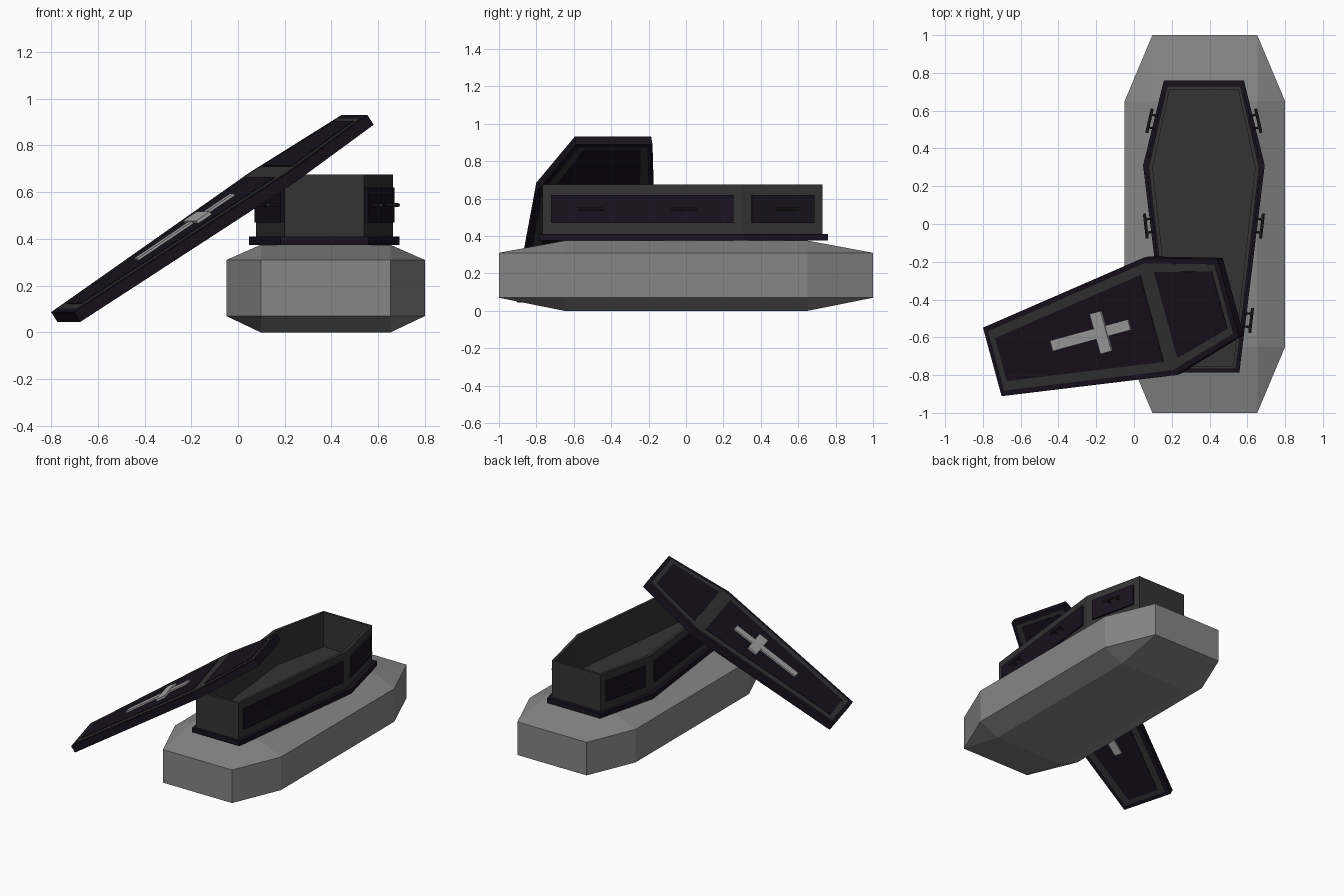
import bpy, bmesh
from math import radians
from mathutils import Vector, Matrix

if "Cube" in bpy.data.objects:
    bpy.data.objects.remove(bpy.data.objects["Cube"])

def material(name, rgb):
    m = bpy.data.materials.new(name)
    m.diffuse_color = (*rgb, 1)
    m.use_nodes = True
    m.node_tree.nodes["Principled BSDF"].inputs["Base Color"].default_value = m.diffuse_color
    return m

STONE = material("stone_grey", (0.24, 0.24, 0.24))
WOOD = material("charcoal_wood", (0.034, 0.034, 0.034))
TRIM = material("dark_purple_trim", (0.009, 0.006, 0.012))
SILVER = material("pale_metal", (0.38, 0.38, 0.38))
IRON = material("iron", (0.02, 0.02, 0.02))
CX = 0.37                                   # coffin centre line

def finish(name, bm, mat, matrix):
    bmesh.ops.recalc_face_normals(bm, faces=bm.faces)
    me = bpy.data.meshes.new(name)
    bm.to_mesh(me)
    bm.free()
    me.materials.append(mat)
    ob = bpy.data.objects.new(name, me)
    ob.matrix_world = matrix
    bpy.context.collection.objects.link(ob)
    return ob

def prism(name, pts, z0, z1, mat, matrix=Matrix(), hollow=None):
    """Extrude a flat outline from z0 to z1; hollow = (wall, floor depth)."""
    bm = bmesh.new()
    lo = [bm.verts.new((x, y, z0)) for x, y in pts]
    hi = [bm.verts.new((x, y, z1)) for x, y in pts]
    bm.faces.new(lo[::-1])
    top = bm.faces.new(hi)
    n = len(pts)
    for i in range(n):
        j = (i + 1) % n
        bm.faces.new((lo[i], lo[j], hi[j], hi[i]))
    bmesh.ops.recalc_face_normals(bm, faces=bm.faces)
    if hollow:
        bmesh.ops.inset_region(bm, faces=[top], thickness=hollow[0])
        ext = bmesh.ops.extrude_face_region(bm, geom=[top])
        verts = [g for g in ext["geom"] if isinstance(g, bmesh.types.BMVert)]
        bmesh.ops.translate(bm, verts=verts, vec=(0, 0, -hollow[1]))
        if top.is_valid:
            bmesh.ops.delete(bm, geom=[top], context='FACES')
    return finish(name, bm, mat, matrix)

def outline(rows):
    """Symmetric outline from (half width, y) rows, foot to head."""
    return [(w, y) for w, y in rows] + [(-w, y) for w, y in reversed(rows)]

def rod(name, a, b, r, mat):
    a, b = Vector(a), Vector(b)
    d = b - a
    bm = bmesh.new()
    bmesh.ops.create_cone(bm, cap_ends=True, segments=8, radius1=r, radius2=r, depth=d.length)
    mw = Matrix.Translation((a + b) / 2) @ d.to_track_quat('Z', 'Y').to_matrix().to_4x4()
    return finish(name, bm, mat, mw)

RIM = [(0.188, -0.785), (0.322, 0.31), (0.212, 0.76)]
BODY = [(0.17, -0.768), (0.293, 0.30), (0.195, 0.73)]

# Stone pedestal: chamfered block as the hull of its three rectangle sets
bm = bmesh.new()
for sx in (-1, 1):
    for sy in (-1, 1):
        for x, y, z in ((0.2775, 0.65, 0), (0.2775, 1, 0.07), (0.425, 0.65, 0.07),
                        (0.2775, 1, 0.31), (0.425, 0.65, 0.31), (0.2775, 0.65, 0.375)):
            bm.verts.new((0.375 + sx * x, sy * y, z))
bmesh.ops.convex_hull(bm, input=bm.verts)
bmesh.ops.dissolve_limit(bm, angle_limit=0.01, verts=bm.verts, edges=bm.edges)
finish("stone_pedestal", bm, STONE, Matrix())

# Coffin plinth and open body
at = Matrix.Translation((CX, 0, 0))
prism("coffin_plinth", outline(RIM), 0.375, 0.41, TRIM, at)
prism("coffin_body", outline(BODY), 0.41, 0.675, WOOD, at, hollow=(0.022, 0.25))

# Side panels and handles, following each slanted wall
walls = [(BODY[0], BODY[1], (-0.72, 0.255), (-0.505, -0.005)),
         (BODY[1], BODY[2], (0.35, 0.685), (0.535,))]
for s, side in ((1, "right"), (-1, "left")):
    for a, b, (y0, y1), handles in walls:
        a, b = Vector(a), Vector(b)
        t = (b - a).normalized()
        n = Vector((t.y, -t.x))

        def on_wall(y, along, out):
            p = a + t * ((y - a.y) / t.y + along) + n * out
            return (CX + s * p.x, p.y)

        quad = [on_wall(y0, 0, -0.005), on_wall(y1, 0, -0.005),
                on_wall(y1, 0, 0.012), on_wall(y0, 0, 0.012)]
        prism(side + "_side_panel", quad, 0.47, 0.62, TRIM)
        for y in handles:
            ends = [(*on_wall(y, k, 0.05), 0.545) for k in (-0.066, 0.066)]
            rod(side + "_handle_bar", *ends, 0.008, IRON)
            for k in (-0.035, 0.035):
                rod(side + "_handle_post", (*on_wall(y, k, 0), 0.545),
                    (*on_wall(y, k, 0.05), 0.545), 0.006, IRON)

# Leaning lid: detail passes through so both faces match
rot = Matrix.Rotation(radians(-74.8), 4, 'Z') @ Matrix.Rotation(radians(33.1), 4, 'X')
lid = Matrix.Translation((-0.724, -0.723, 0.045)) @ rot @ Matrix.Translation((0, 0.785, 0))
prism("lid_rim", outline(RIM), 0.0, 0.05, TRIM, lid)
prism("lid_frame", outline([(0.163, -0.758), (0.293, 0.305), (0.19, 0.733)]),
      -0.002, 0.052, WOOD, lid)
prism("lid_lower_panel", outline([(0.118, -0.725), (0.238, 0.263)]), -0.006, 0.056, TRIM, lid)
prism("lid_head_panel", outline([(0.235, 0.353), (0.157, 0.705)]), -0.006, 0.056, TRIM, lid)
prism("cross_upright", outline([(0.029, -0.388), (0.029, 0.121)]), -0.016, 0.066, SILVER, lid)
prism("cross_arms", outline([(0.11, -0.10), (0.11, -0.028)]), -0.02, 0.07, SILVER, lid)
